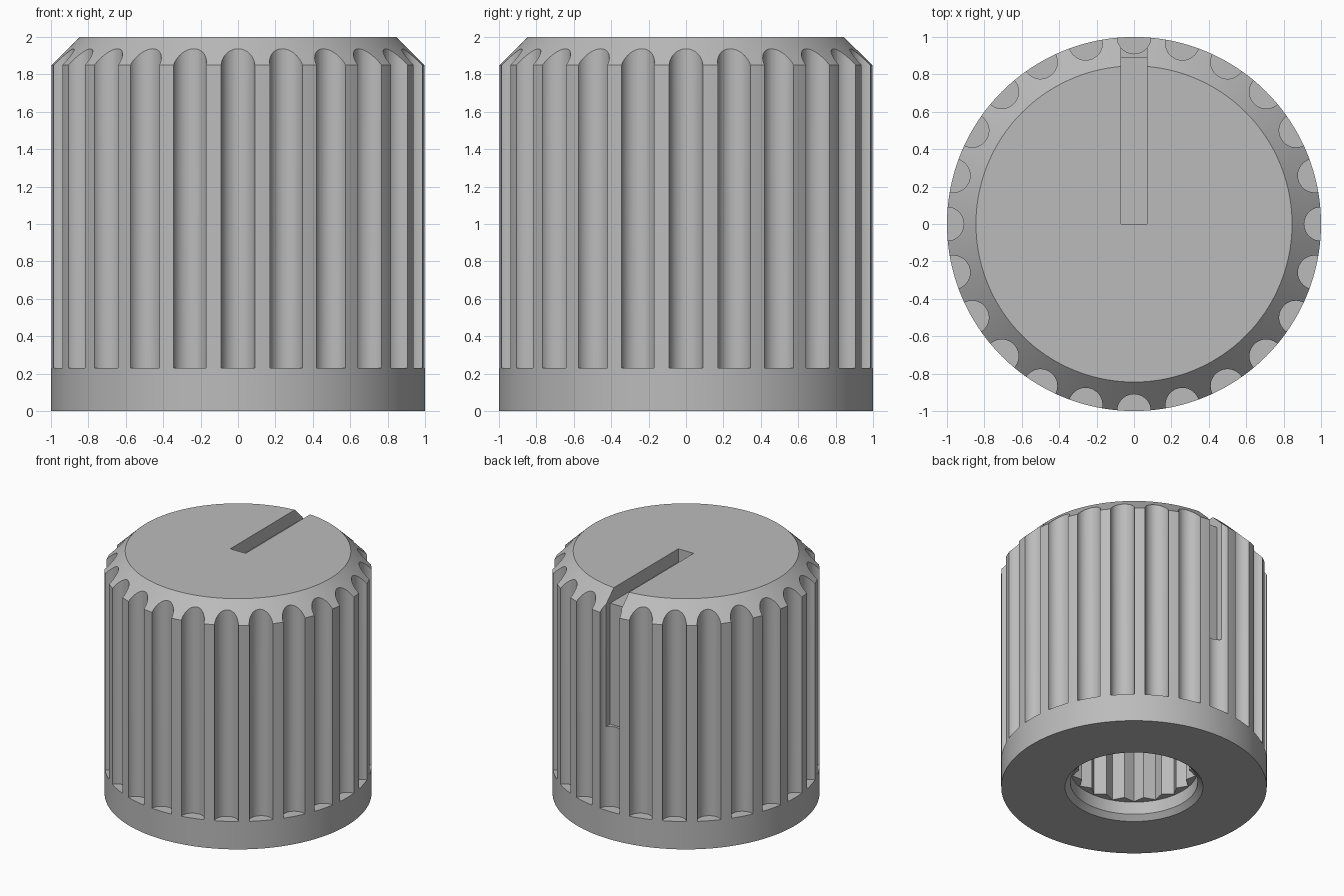
import bpy, bmesh
from math import sin, cos, pi, radians
from mathutils import Matrix

default = bpy.data.objects.get("Cube")
if default:
    bpy.data.objects.remove(default, do_unlink=True)

FLUTES, TEETH, SEGMENTS = 24, 18, 192

grey = bpy.data.materials.new("plain grey")
grey.use_nodes = True
colour = (0.5, 0.5, 0.5, 1)
grey.diffuse_color = colour
grey.node_tree.nodes["Principled BSDF"].inputs["Base Color"].default_value = colour


def make_object(name, bm):
    bmesh.ops.recalc_face_normals(bm, faces=bm.faces)
    mesh = bpy.data.meshes.new(name)
    bm.to_mesh(mesh)
    bm.free()
    mesh.materials.append(grey)
    obj = bpy.data.objects.new(name, mesh)
    bpy.context.collection.objects.link(obj)
    return obj


def lathe(name, profile):
    """Spin an (r, z) profile around z; both ends lie on the axis."""
    bm = bmesh.new()
    rings = []
    for r, z in profile:
        rings.append([bm.verts.new((r * cos(2 * pi * i / SEGMENTS),
                                    r * sin(2 * pi * i / SEGMENTS), z))
                      for i in range(SEGMENTS)])
    for a, b in zip(rings, rings[1:]):
        for i in range(SEGMENTS):
            j = (i + 1) % SEGMENTS
            bm.faces.new((a[i], a[j], b[j], b[i]))
    bm.faces.new(rings[0])
    bm.faces.new(rings[-1])
    return make_object(name, bm)


def box(bm, x0, x1, y0, y1, z0, z1):
    size = Matrix.Diagonal((x1 - x0, y1 - y0, z1 - z0, 1))
    place = Matrix.Translation(((x0 + x1) / 2, (y0 + y1) / 2, (z0 + z1) / 2))
    bmesh.ops.create_cube(bm, size=1, matrix=place @ size)


def cut(target, cutter):
    mod = target.modifiers.new(cutter.name, "BOOLEAN")
    mod.operation = "DIFFERENCE"
    mod.solver = "EXACT"
    mod.object = cutter
    cutter.hide_render = True


# Knob body: chamfered top, and a stepped, chamfered bore mouth underneath
knob = lathe("knob_body", [(0.48, 0.145), (0.48, 0.04), (0.52, 0), (1, 0),
                           (1, 1.85), (0.845, 2)])

# Grip flutes around the side
bm = bmesh.new()
for i in range(FLUTES):
    bmesh.ops.create_cone(
        bm, cap_ends=True, segments=40, radius1=0.09, radius2=0.09, depth=2,
        matrix=Matrix.Rotation(2 * pi * i / FLUTES, 4, "Z")
        @ Matrix.Translation((0, -1, 1.23)))
flutes = make_object("flute_cutter", bm)

# Splined shaft bore
bm = bmesh.new()
star = []
for i in range(2 * TEETH):
    r = 0.47 if i % 2 else 0.415
    a = pi * i / TEETH
    star.append(bm.verts.new((r * cos(a), r * sin(a), 0.08)))
base = bm.faces.new(star)
top = bmesh.ops.extrude_face_region(bm, geom=[base])["geom"]
bmesh.ops.translate(bm, vec=(0, 0, 1.22),
                    verts=[v for v in top if isinstance(v, bmesh.types.BMVert)])
bore = make_object("spline_cutter", bm)

# Pointer slot across the top, and its run down the back flute
bm = bmesh.new()
box(bm, -0.07, 0.07, 0, 1.2, 1.89, 2.2)
top_slot = make_object("top_slot_cutter", bm)
bm = bmesh.new()
box(bm, -0.07, 0.07, 0.89, 1.2, 0.89, 2.2)
back_slot = make_object("back_slot_cutter", bm)

cutters = [flutes, bore, top_slot, back_slot]
for cutter in cutters:
    cut(knob, cutter)

# Bake the cuts and drop the cutters
bpy.context.view_layer.update()
graph = bpy.context.evaluated_depsgraph_get()
baked = bpy.data.meshes.new_from_object(knob.evaluated_get(graph))
knob.modifiers.clear()
knob.data = baked
for cutter in cutters:
    bpy.data.objects.remove(cutter, do_unlink=True)
knob.data.materials.clear()
knob.data.materials.append(grey)

# Smooth curved walls, keep the edges crisp
bpy.ops.object.select_all(action="DESELECT")
knob.select_set(True)
bpy.context.view_layer.objects.active = knob
bpy.ops.object.shade_smooth_by_angle(angle=radians(25))
